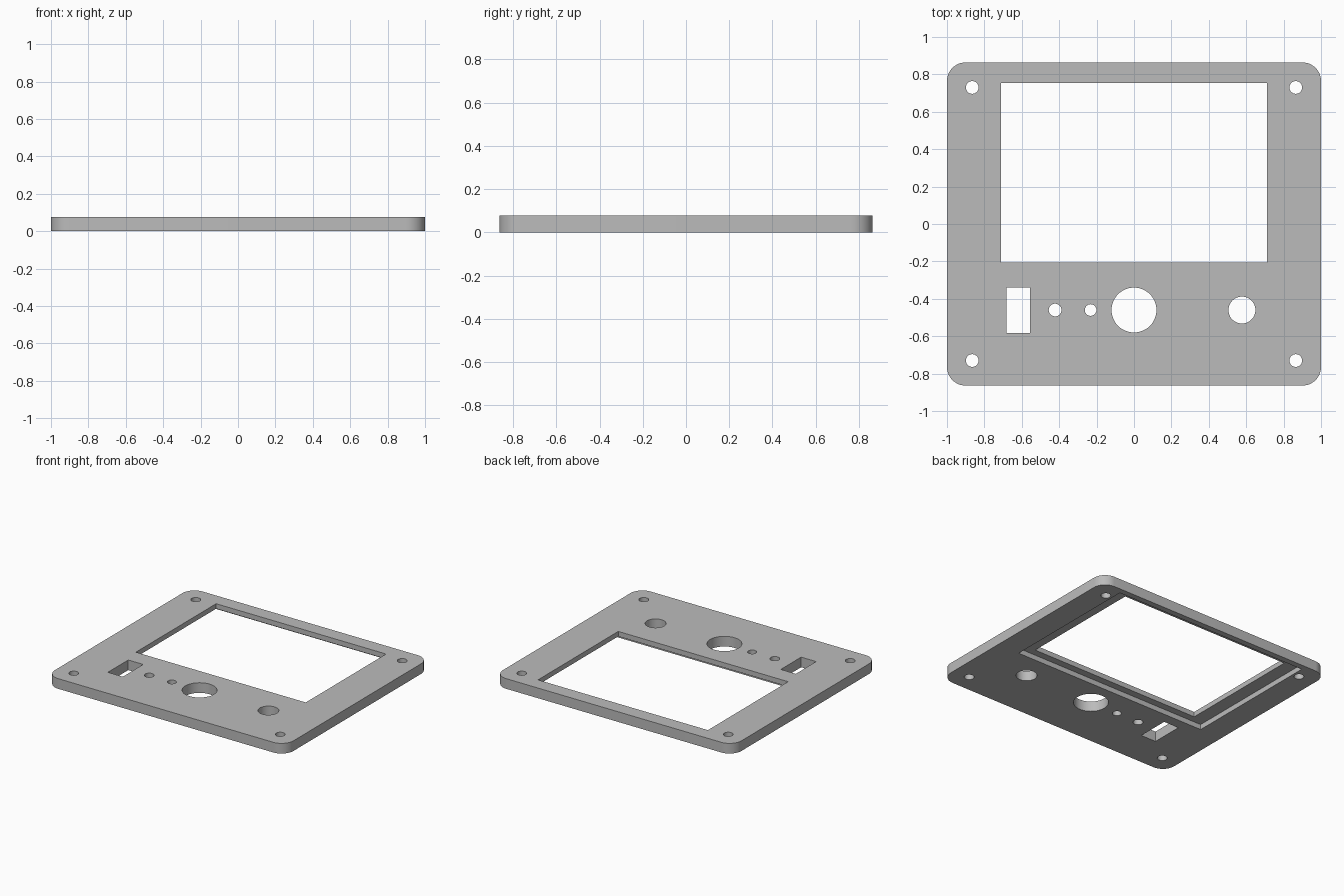
import bpy, bmesh
from math import cos, sin, pi, radians

cube = bpy.data.objects.get("Cube")
if cube:
    bpy.data.objects.remove(cube, do_unlink=True)

HALF_X, HALF_Y, THICK, CORNER = 1.0, 0.864, 0.077, 0.1
RECESS_DEPTH = 0.039
BELOW, ABOVE = -0.05, THICK + 0.05

grey = bpy.data.materials.new("plain grey")
grey.use_nodes = True
colour = (0.5, 0.5, 0.5, 1)
grey.diffuse_color = colour
grey.node_tree.nodes["Principled BSDF"].inputs["Base Color"].default_value = colour


def prism(name, outline, z0, z1):
    """Extrude a closed outline from z0 up to z1."""
    bm = bmesh.new()
    base = bm.faces.new([bm.verts.new((x, y, z0)) for x, y in outline])
    top = bmesh.ops.extrude_face_region(bm, geom=[base])["geom"]
    bmesh.ops.translate(bm, vec=(0, 0, z1 - z0),
                        verts=[g for g in top if isinstance(g, bmesh.types.BMVert)])
    bmesh.ops.recalc_face_normals(bm, faces=bm.faces)
    mesh = bpy.data.meshes.new(name)
    bm.to_mesh(mesh)
    bm.free()
    mesh.materials.append(grey)
    obj = bpy.data.objects.new(name, mesh)
    bpy.context.collection.objects.link(obj)
    return obj


def arc(cx, cy, r, start, sweep, steps):
    return [(cx + r * cos(start + sweep * i / steps),
             cy + r * sin(start + sweep * i / steps)) for i in range(steps + 1)]


def rectangle(x0, x1, y0, y1):
    return [(x0, y0), (x1, y0), (x1, y1), (x0, y1)]


def circle(x, y, r):
    return arc(x, y, r, 0, 2 * pi, 48)[:-1]


# Rounded plate
outline = []
for i, (sx, sy) in enumerate([(1, 1), (-1, 1), (-1, -1), (1, -1)]):
    outline += arc(sx * (HALF_X - CORNER), sy * (HALF_Y - CORNER), CORNER,
                   i * pi / 2, pi / 2, 12)
plate = prism("front_panel", outline, 0, THICK)

# Screen recess on the underside, then the through openings
cutters = [prism("screen_recess_cutter", rectangle(-0.815, 0.815, -0.26, 0.82),
                 BELOW, RECESS_DEPTH)]
openings = {
    "screen_window": rectangle(-0.712, 0.712, -0.206, 0.755),
    "switch_slot": rectangle(-0.682, -0.556, -0.584, -0.34),
    "indicator_hole": circle(-0.422, -0.46, 0.034),
    "button_hole": circle(-0.232, -0.46, 0.031),
    "knob_hole": circle(0, -0.46, 0.12),
    "socket_hole": circle(0.577, -0.46, 0.072),
}
for sx in (-1, 1):
    for sy in (-1, 1):
        openings[f"screw_hole_{sx}_{sy}"] = circle(sx * 0.865, sy * 0.73, 0.034)
cutters += [prism(name + "_cutter", shape, BELOW, ABOVE)
            for name, shape in openings.items()]

for cutter in cutters:
    cutter.hide_render = True
    mod = plate.modifiers.new(cutter.name, 'BOOLEAN')
    mod.operation = 'DIFFERENCE'
    mod.solver = 'EXACT'
    mod.object = cutter

# Bake the cuts and remove the cutters
bpy.context.view_layer.update()
cut_mesh = bpy.data.meshes.new_from_object(
    plate.evaluated_get(bpy.context.evaluated_depsgraph_get()))
plate.modifiers.clear()
plate.data = cut_mesh
cut_mesh.name = "front_panel"
for cutter in cutters:
    bpy.data.objects.remove(cutter, do_unlink=True)

bpy.ops.object.select_all(action='DESELECT')
plate.select_set(True)
bpy.context.view_layer.objects.active = plate
bpy.ops.object.shade_smooth_by_angle(angle=radians(30))
